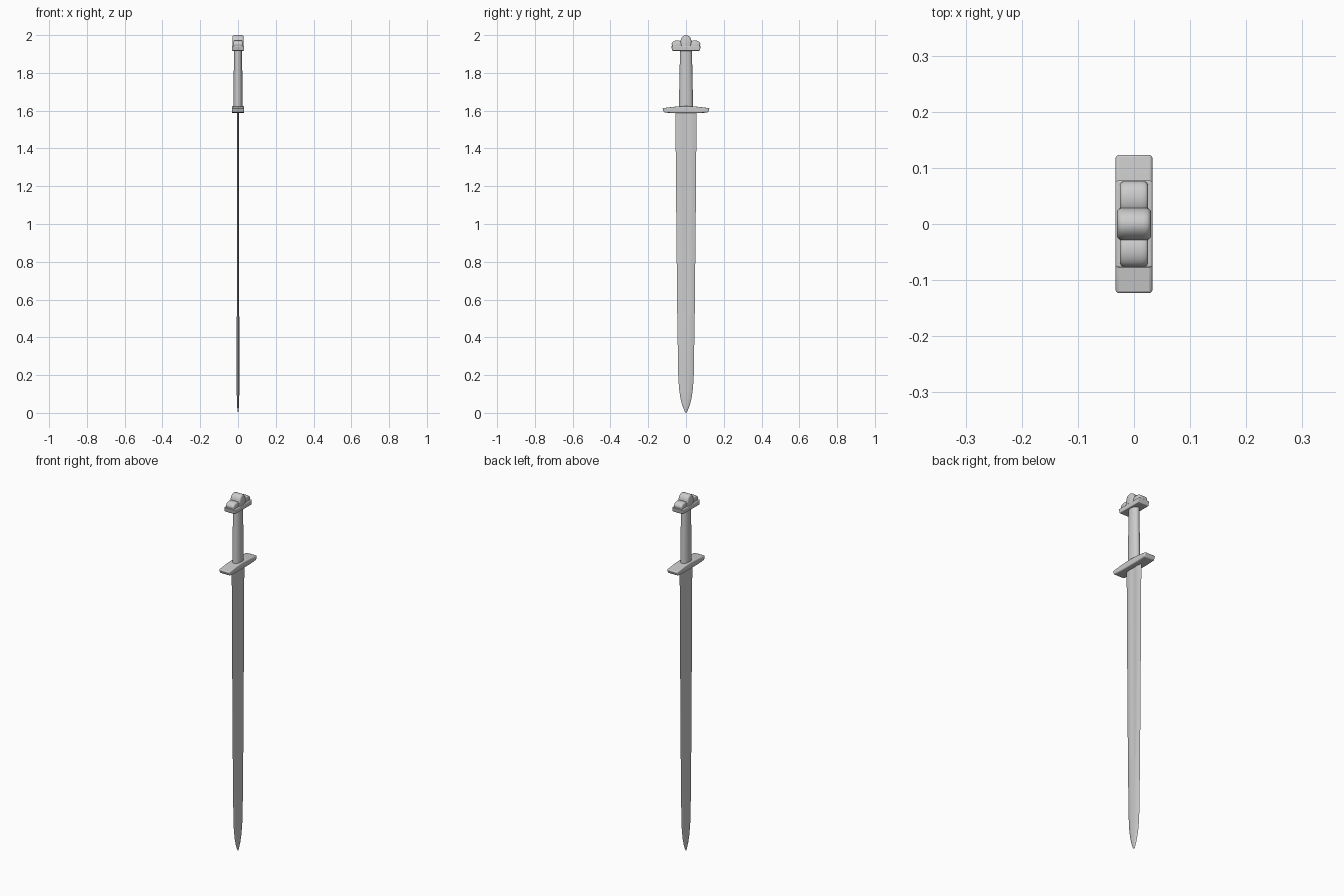
import bpy, bmesh, math

if "Cube" in bpy.data.objects:
    bpy.data.objects.remove(bpy.data.objects["Cube"])

def make_object(name, bm, bevel=0, segments=3, angle=35):
    bmesh.ops.recalc_face_normals(bm, faces=bm.faces)
    mesh = bpy.data.meshes.new(name)
    bm.to_mesh(mesh)
    bm.free()
    ob = bpy.data.objects.new(name, mesh)
    bpy.context.collection.objects.link(ob)
    if bevel:
        mod = ob.modifiers.new("Bevel", 'BEVEL')
        mod.width, mod.segments = bevel, segments
        mod.limit_method, mod.angle_limit = 'ANGLE', math.radians(40)
    bpy.ops.object.select_all(action='DESELECT')
    ob.select_set(True)
    bpy.context.view_layer.objects.active = ob
    bpy.ops.object.shade_smooth_by_angle(angle=math.radians(angle))
    return ob

def loft(name, rings, **kw):
    """Skin a list of equal-length point rings and cap both ends."""
    bm = bmesh.new()
    rows = [[bm.verts.new(p) for p in ring] for ring in rings]
    n = len(rows[0])
    for a, b in zip(rows, rows[1:]):
        for i in range(n):
            j = (i + 1) % n
            bm.faces.new((a[i], a[j], b[j], b[i]))
    bm.faces.new(rows[0])
    bm.faces.new(rows[-1])
    return make_object(name, bm, **kw)

def prism(name, half_profile, hx, **kw):
    """Extrude a y-mirrored profile along x."""
    prof = half_profile + [(-y, z) for y, z in reversed(half_profile) if y > 1e-6]
    return loft(name, [[(x, y, z) for y, z in prof] for x in (-hx, hx)], **kw)

def lobe(name, cy, hy, z0, z1, hx):
    """Rounded arch lying along x, with softly rounded ends."""
    rings = []
    for x, s in ((-1, .8), (-.93, .91), (-.8, .98), (-.55, 1), (.55, 1), (.8, .98), (.93, .91), (1, .8)):
        arc = [math.pi * i / 20 for i in range(21)]
        ring = [(x * hx, cy + s * hy * math.cos(a),
                 z0 + .4 * (z1 - z0) + (z1 - z0) * (.6 * s * math.sin(a) - (1 - s) * .2)) for a in arc]
        ring += [(x * hx, cy - s * hy * .85, z0), (x * hx, cy + s * hy * .85, z0)]
        rings.append(ring)
    return loft(name, rings, angle=50)

# Blade: z, half width, half thickness, half thickness at the fuller centre
sections = [(0.0, .001, .0006, .0006), (.012, .009, .003, .003), (.04, .020, .005, .005),
            (.08, .030, .0065, .0065), (.13, .037, .007, .007), (.20, .041, .007, .007),
            (.50, .046, .007, .007), (.54, .0465, .0055, .0035), (1.10, .052, .0055, .003),
            (1.60, .056, .0055, .003)]
rings = []
for z, w, t, f in sections:
    half = [(0, w), (t * .65, w * .7), (t, w * .38), (f, w * .2), (f, -w * .2),
            (t, -w * .38), (t * .65, -w * .7)]
    pts = half + [(-x, -y) for x, y in half]
    rings.append([(x, y, z) for x, y in pts])
loft("blade", rings, angle=40)

# Crossguard with slightly sloping arms
prism("crossguard", [(0, 1.587), (.06, 1.587), (.116, 1.59), (.125, 1.613),
                     (.06, 1.621), (0, 1.624)], .033, bevel=.006)

# Oval grip
rings = []
for z, hx, hy in ((1.61, .024, .037), (1.70, .024, .036), (1.85, .022, .033), (1.93, .022, .032)):
    rings.append([(hx * math.cos(a), hy * math.sin(a), z)
                  for a in (2 * math.pi * i / 32 for i in range(32))])
loft("grip", rings)

# Pommel bar and its three lobes
prism("pommel_bar", [(0, 1.917), (.073, 1.917), (.078, 1.943), (0, 1.943)], .033, bevel=.004)
lobe("pommel_centre_lobe", 0, .029, 1.938, 2.0, .03)
for side, tag in ((-1, "left"), (1, "right")):
    lobe("pommel_" + tag + "_lobe", side * .046, .03, 1.938, 1.972, .025)
